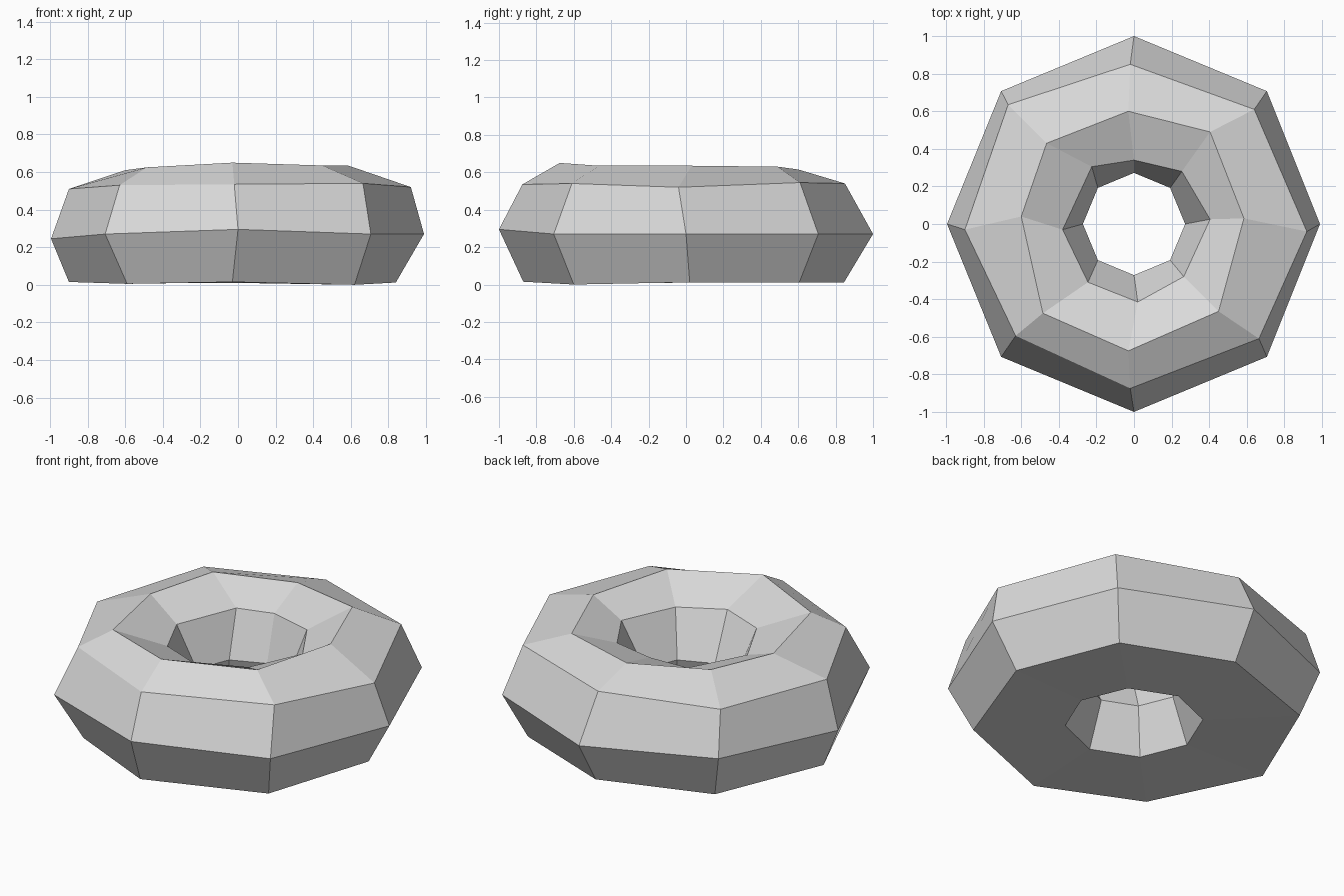
import bpy
import bmesh
from math import cos, sin, tau

SIDES = 8

default_cube = bpy.data.objects.get("Cube")
if default_cube:
    bpy.data.objects.remove(default_cube, do_unlink=True)


def regular_ring(radius, height):
    """Eight evenly spaced points at one height."""
    return [(radius * cos(tau * i / SIDES), radius * sin(tau * i / SIDES), height)
            for i in range(SIDES)]


def make_material(name, value):
    material = bpy.data.materials.new(name)
    colour = (value, value, value, 1)
    material.diffuse_color = colour
    material.use_nodes = True
    for node in material.node_tree.nodes:
        if node.type == 'BSDF_PRINCIPLED':
            node.inputs["Base Color"].default_value = colour
    return material


# Widest ring, slightly raised at the front and lowered on one side
equator = regular_ring(1, .27)
equator[0] = (.99, 0, .27)
equator[4] = (-.995, 0, .245)
equator[6] = (0, -1, .295)

# Hand-shaped uneven rings, counter-clockwise from +x
shoulder = [(.92, -.04, .52), (.64, .61, .545), (-.02, .85, .54), (-.67, .635, .525),
            (-.9, -.03, .51), (-.63, -.595, .53), (-.02, -.875, .535), (.665, -.61, .54)]
crest = [(.585, .03, .635), (.405, .49, .63), (-.03, .6, .615), (-.465, .43, .627),
         (-.6, .04, .61), (-.485, -.475, .625), (-.03, -.675, .65), (.45, -.465, .635)]
inner_lip = [(.405, .025, .53), (.255, .28, .535), (0, .34, .54), (-.225, .305, .525),
             (-.38, -.03, .515), (-.245, -.31, .53), (.02, -.415, .53), (.265, -.28, .53)]
base_edge = [(.84, .02, .012), (.61, .605, .01), (0, .845, .012), (-.63, .63, .01),
             (-.9, 0, .015), (-.59, -.6, .005), (-.03, -.87, .015), (.62, -.6, 0)]

# Hole through the middle, narrowest at half height
waist = regular_ring(.272, .27)
hole_base = regular_ring(.37, .01)


def make_ring_body(name, rings, material):
    """Join closed rings into a tube that wraps back onto its first ring."""
    bm = bmesh.new()
    loops = [[bm.verts.new(point) for point in ring] for ring in rings]
    for low, high in zip(loops, loops[1:] + loops[:1]):
        for i in range(SIDES):
            j = (i + 1) % SIDES
            bm.faces.new((low[i], low[j], high[j], high[i]))
    bmesh.ops.recalc_face_normals(bm, faces=bm.faces[:])
    mesh = bpy.data.meshes.new(name)
    bm.to_mesh(mesh)
    bm.free()
    mesh.materials.append(material)
    body = bpy.data.objects.new(name, mesh)
    bpy.context.collection.objects.link(body)
    return body


# Faceted ring body
make_ring_body("faceted_ring",
               [base_edge, equator, shoulder, crest, inner_lip, waist, hole_base],
               make_material("light_grey", .7))
